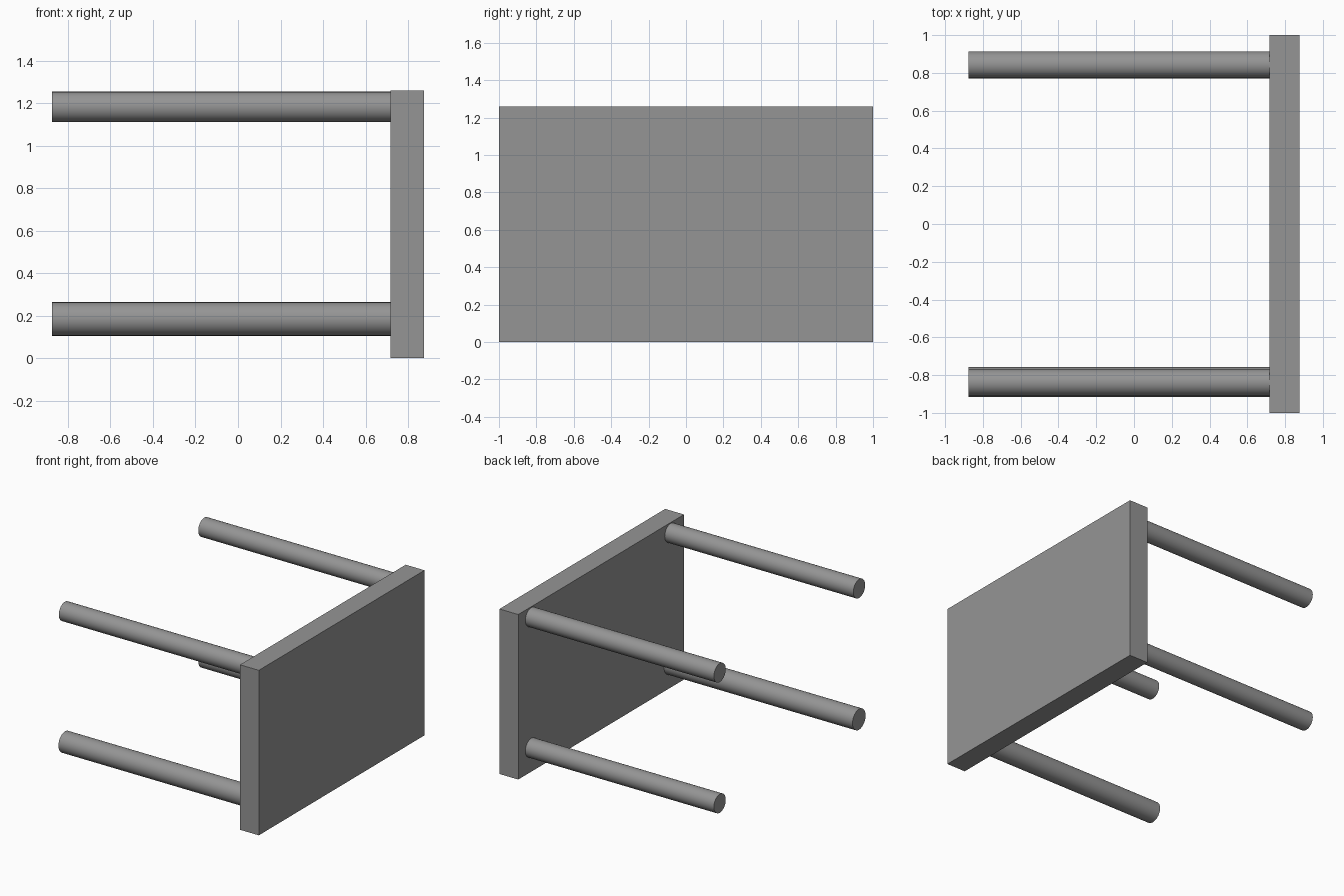
import bpy, math

if "Cube" in bpy.data.objects:
    bpy.data.objects.remove(bpy.data.objects["Cube"])

grey = bpy.data.materials.new("mid_grey")
grey.diffuse_color = (0.3, 0.3, 0.3, 1)
grey.use_nodes = True
grey.node_tree.nodes["Principled BSDF"].inputs["Base Color"].default_value = grey.diffuse_color

HALF_X = 0.876      # half the overall depth
INNER_X = 0.717     # inner face of the slab
HEIGHT = 1.26

# Table top, standing on its long edge
bpy.ops.mesh.primitive_cube_add(size=1, location=((HALF_X + INNER_X) / 2, 0, HEIGHT / 2))
top = bpy.context.object
top.name = "table_top"
top.scale = (HALF_X - INNER_X, 2, HEIGHT)
bpy.ops.object.transform_apply(location=False, rotation=False, scale=True)
top.data.materials.append(grey)


def leg(name, y, z, radius):
    """Round leg running along x from the slab."""
    bpy.ops.mesh.primitive_cylinder_add(
        vertices=32, radius=radius, depth=HALF_X + INNER_X,
        location=((INNER_X - HALF_X) / 2, y, z), rotation=(0, math.pi / 2, 0))
    obj = bpy.context.object
    obj.name = name
    obj.data.materials.append(grey)
    bpy.ops.object.shade_smooth_by_angle(angle=math.radians(30))


# Four legs; the lower front one is slightly thicker
leg("leg_front_lower", -0.837, 0.184, 0.079)
leg("leg_front_upper", -0.839, 1.182, 0.0715)
leg("leg_back_lower", 0.843, 0.184, 0.0715)
leg("leg_back_upper", 0.843, 1.182, 0.0715)
